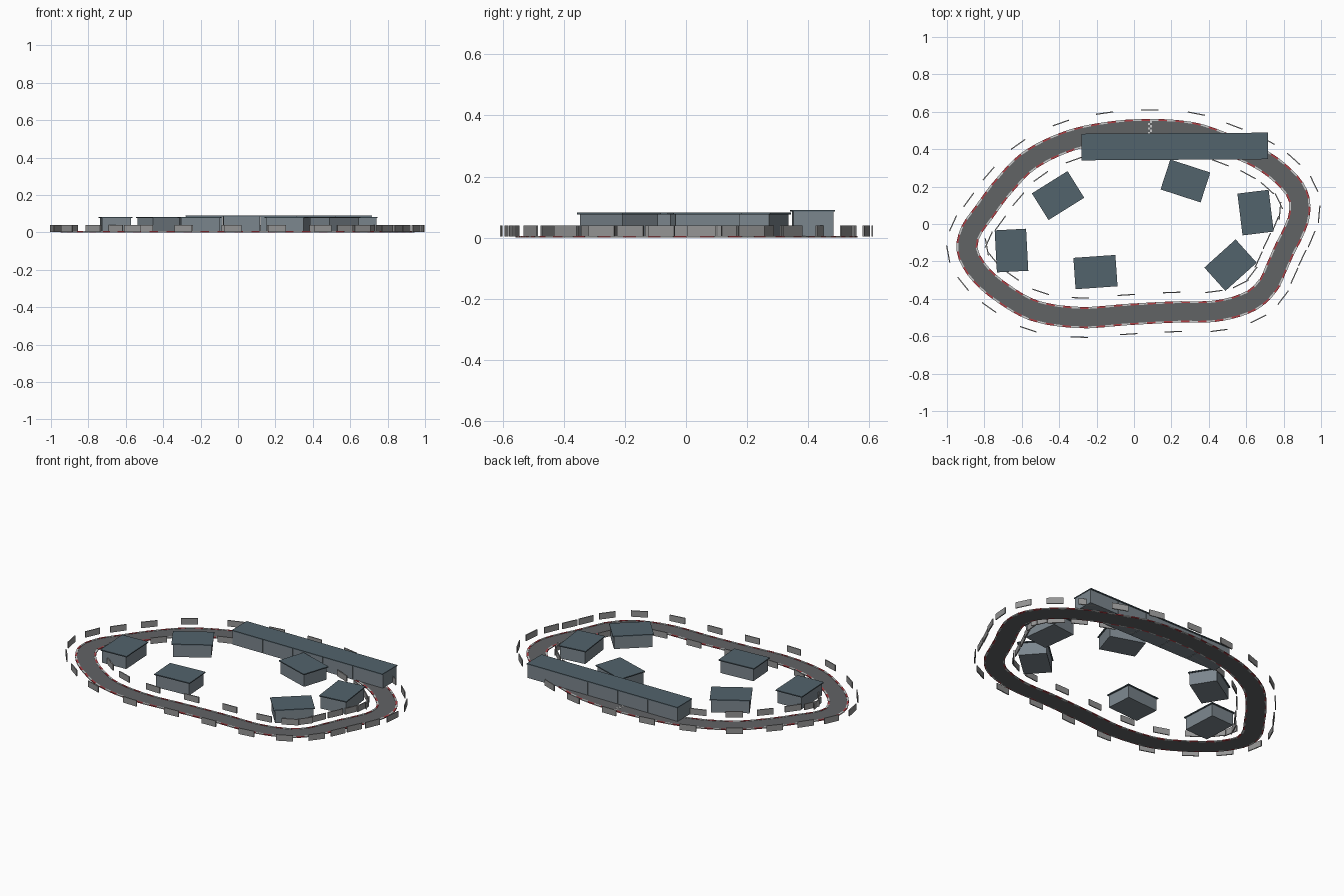
import bpy, bmesh, math
from mathutils import Vector, Matrix

if "Cube" in bpy.data.objects:
    bpy.data.objects.remove(bpy.data.objects["Cube"])

def mat(name, col):
    m = bpy.data.materials.new(name)
    m.diffuse_color = (*col, 1)
    m.use_nodes = True
    m.node_tree.nodes["Principled BSDF"].inputs["Base Color"].default_value = m.diffuse_color
    return m

ASPHALT = mat("asphalt", (0.12, 0.125, 0.13))
RED = mat("kerb_red", (0.45, 0.05, 0.06))
WHITE = mat("kerb_white", (0.6, 0.6, 0.6))
STEEL = mat("barrier_grey", (0.3, 0.3, 0.3))
WALL = mat("wall_grey", (0.2, 0.24, 0.27))
ROOF = mat("roof_slate", (0.085, 0.125, 0.15))

def finish(name, bm, material):
    bmesh.ops.recalc_face_normals(bm, faces=bm.faces)
    me = bpy.data.meshes.new(name)
    bm.to_mesh(me)
    bm.free()
    me.materials.append(material)
    ob = bpy.data.objects.new(name, me)
    bpy.context.collection.objects.link(ob)
    return ob

def add_box(bm, pos, size, ang=0.0):
    """Box standing on pos, turned about z."""
    m = (Matrix.Translation(Vector(pos) + Vector((0, 0, size[2] / 2)))
         @ Matrix.Rotation(ang, 4, 'Z') @ Matrix.Diagonal((*size, 1)))
    bmesh.ops.create_cube(bm, size=1, matrix=m)

def catmull(p, t):
    a, b, c, d = p
    return 0.5 * (2 * b + (c - a) * t + (2 * a - 5 * b + 4 * c - d) * t * t
                  + (3 * b - a - 3 * c + d) * t ** 3)

def smooth_path(pts, closed, n=8):
    k, out = len(pts), []
    for i in range(k if closed else k - 1):
        ids = [i - 1, i, i + 1, i + 2]
        ids = [j % k if closed else min(max(j, 0), k - 1) for j in ids]
        out += [catmull([pts[j] for j in ids], s / n) for s in range(n)]
    return out if closed else out + [pts[-1]]

def tangent(path, i, closed=True):
    k = len(path)
    a, b = (path[i - 1], path[(i + 1) % k]) if closed else (path[max(i - 1, 0)], path[min(i + 1, k - 1)])
    return (b - a).normalized()

def ribbon(name, path, width, z0, z1, closed):
    bm = bmesh.new()
    rings = []
    for i, p in enumerate(path):
        t = tangent(path, i, closed)
        n = Vector((-t.y, t.x)) * width / 2
        rings.append([bm.verts.new((*q, z)) for q, z in
                      ((p + n, z0), (p + n, z1), (p - n, z1), (p - n, z0))])
    k = len(rings)
    for i in range(k if closed else k - 1):
        a, b = rings[i], rings[(i + 1) % k]
        for j in range(4):
            bm.faces.new((a[j], b[j], b[(j + 1) % 4], a[(j + 1) % 4]))
    if not closed:
        bm.faces.new(rings[0])
        bm.faces.new(rings[-1])
    return finish(name, bm, ASPHALT)

# Circuit centre line, counter-clockwise
STATIONS = [Vector(p) for p in (
    (-.29, -.50), (-.035, -.484), (.206, -.471), (.441, -.465), (.618, -.414),
    (.714, -.33), (.762, -.233), (.805, -.136), (.853, -.04), (.885, .061),
    (.869, .168), (.783, .27), (.66, .356), (.50, .425), (.313, .487),
    (.083, .505), (-.142, .489), (-.356, .441), (-.559, .34), (-.698, .201),
    (-.799, .067), (-.872, -.04), (-.89, -.142), (-.832, -.254), (-.714, -.361),
    (-.532, -.463))]
SPAN = 8
path = smooth_path(STATIONS, True, SPAN)
ribbon("track", path, 0.102, 0.0, 0.004, True)

# Pit lane leaving the main straight
pit = [Vector(p) for p in ((0, .52), (.14, .53), (.28, .527), (.37, .502),
                           (.42, .46), (.50, .42))]
ribbon("pit_lane", smooth_path(pit, False), 0.045, 0.0, 0.003, False)

# Alternating kerbs on both edges
kerbs = [bmesh.new(), bmesh.new()]
for side in (-1, 1):
    edge = []
    for i, p in enumerate(path):
        t = tangent(path, i)
        edge.append(p + Vector((-t.y, t.x)) * 0.052 * side)
    lens = [(edge[(i + 1) % len(edge)] - e).length for i, e in enumerate(edge)]
    count = 2 * round(sum(lens) / 0.09)
    step = sum(lens) / count
    i, walked = 0, 0.0
    for k in range(count):
        target = (k + 0.5) * step
        while walked + lens[i] < target:
            walked += lens[i]
            i += 1
        d = (edge[(i + 1) % len(edge)] - edge[i]).normalized()
        q = edge[i] + d * (target - walked)
        add_box(kerbs[k % 2], (q.x, q.y, 0), (step, 0.01, 0.006), math.atan2(d.y, d.x))
finish("kerbs_red", kerbs[0], RED)
finish("kerbs_white", kerbs[1], WHITE)

# Start line made of small squares
bm = bmesh.new()
for r in range(8):
    for c in range(2):
        if (r + c) % 2 == 0:
            add_box(bm, (.08 + c * .011, .463 + r * .012, .003), (.011, .012, .002))
finish("start_line", bm, WHITE)

# Safety barriers on both sides at every station
for side, name in ((-1, "outer_barriers"), (1, "inner_barriers")):
    bm = bmesh.new()
    for i, p in enumerate(STATIONS):
        t = tangent(path, i * SPAN)
        q = p + Vector((-t.y, t.x)) * 0.105 * side
        add_box(bm, (q.x, q.y, 0.003), (0.093, 0.006, 0.036), math.atan2(t.y, t.x))
    finish(name, bm, STEEL)

# Pit building: five joined modules with flat roofs
walls, roofs = bmesh.new(), bmesh.new()
for k in range(5):
    x = -.18 + k * .199
    y = .412 + k * .0012
    add_box(walls, (x, y, .003), (.196, .13, .082), .006)
    add_box(roofs, (x, y, .085), (.2, .142, .006), .006)
finish("pit_building_walls", walls, WALL)
finish("pit_building_roof", roofs, ROOF)

# Infield halls
HALLS = ((-.406, .152, 32), (.275, .23, -18), (.65, .061, 97),
         (.516, -.22, 42), (-.206, -.257, 4), (-.655, -.142, 93))
for n, (x, y, deg) in enumerate(HALLS, 1):
    a = math.radians(deg)
    walls, roofs = bmesh.new(), bmesh.new()
    add_box(walls, (x, y, .002), (.21, .155, .074), a)
    add_box(roofs, (x, y, .076), (.225, .168, .006), a)
    finish(f"hall_{n}_walls", walls, WALL)
    finish(f"hall_{n}_roof", roofs, ROOF)
